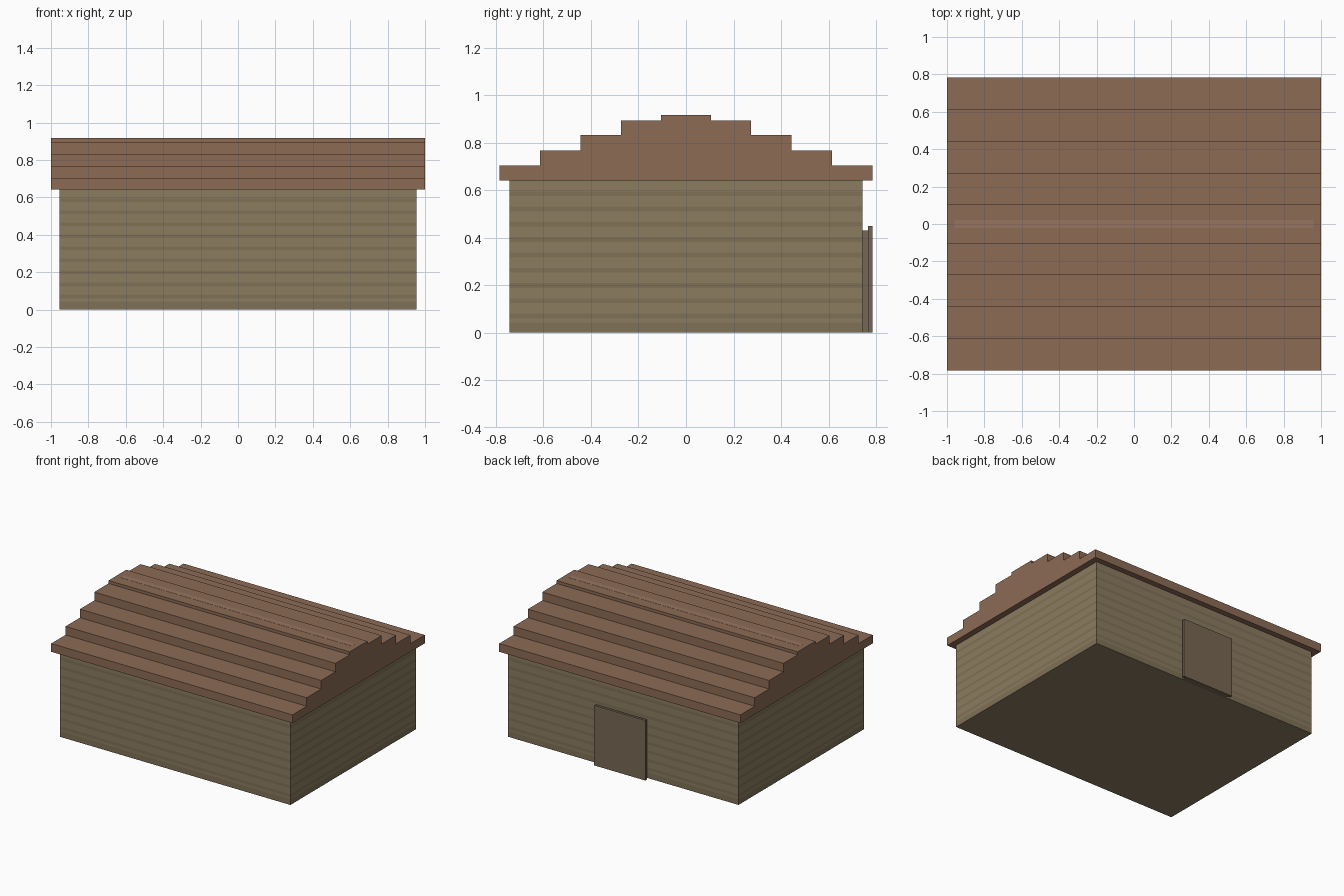
import bpy, bmesh
from mathutils import Vector

if "Cube" in bpy.data.objects:
    bpy.data.objects.remove(bpy.data.objects["Cube"])


def material(name, rgb):
    m = bpy.data.materials.new(name)
    m.diffuse_color = (*rgb, 1)
    m.use_nodes = True
    m.node_tree.nodes["Principled BSDF"].inputs["Base Color"].default_value = m.diffuse_color
    return m


plank = material("plank", (0.258, 0.202, 0.117))
plank_seam = material("plank_seam", (0.215, 0.166, 0.096))
roofing = material("roofing", (0.262, 0.147, 0.091))
ridge_wood = material("ridge_wood", (0.31, 0.178, 0.115))
door_wood = material("door_wood", (0.188, 0.136, 0.087))


def finish(name, bm, *mats):
    bmesh.ops.recalc_face_normals(bm, faces=bm.faces)
    me = bpy.data.meshes.new(name)
    bm.to_mesh(me)
    bm.free()
    for m in mats:
        me.materials.append(m)
    ob = bpy.data.objects.new(name, me)
    bpy.context.collection.objects.link(ob)
    return ob


def box_mesh(lo, hi):
    bm = bmesh.new()
    bmesh.ops.create_cube(bm, size=1)
    lo, hi = Vector(lo), Vector(hi)
    for v in bm.verts:
        v.co = (lo + hi) / 2 + v.co * (hi - lo)
    return bm


# Walls: one block, cut into planks with darker seams
WALL_TOP, PLANKS = 0.643, 10
bm = box_mesh((-0.955, -0.743, 0), (0.955, 0.742, WALL_TOP))
pitch = WALL_TOP / PLANKS
bands = [(0, 0.042)] + [(i * pitch - 0.004, i * pitch + 0.016) for i in range(1, PLANKS)]
for z in [z for band in bands for z in band if z > 0]:
    bmesh.ops.bisect_plane(bm, geom=bm.verts[:] + bm.edges[:] + bm.faces[:],
                           plane_co=(0, 0, z), plane_no=(0, 0, 1))
for f in bm.faces:
    z = f.calc_center_median().z
    f.material_index = int(any(a < z < b for a, b in bands))
finish("walls", bm, plank, plank_seam)

# Roof: stepped gable profile, mirrored about the ridge and extruded along x
steps = [(0.784, 0.703), (0.615, 0.767), (0.444, 0.831), (0.274, 0.894), (0.105, 0.916)]
half, z = [], 0.641
for y, top in steps:
    half += [(y, z), (y, top)]
    z = top
profile = half + [(-y, z) for y, z in reversed(half)]
bm = bmesh.new()
end = bm.faces.new([bm.verts.new((-1, y, z)) for y, z in profile])
side = bmesh.ops.extrude_face_region(bm, geom=[end])["geom"]
bmesh.ops.translate(bm, vec=(2, 0, 0),
                    verts=[g for g in side if isinstance(g, bmesh.types.BMVert)])
finish("stepped_roof", bm, roofing)

# Pale strip along the ridge
finish("ridge_strip", box_mesh((-0.96, -0.021, 0.912), (0.96, 0.021, 0.917)), ridge_wood)

# Back door: inner slab and slightly larger outer panel
finish("door_slab", box_mesh((-0.19, 0.735, 0), (0.19, 0.766, 0.43)), door_wood)
finish("door_panel", box_mesh((-0.212, 0.765, 0), (0.212, 0.784, 0.45)), door_wood)
